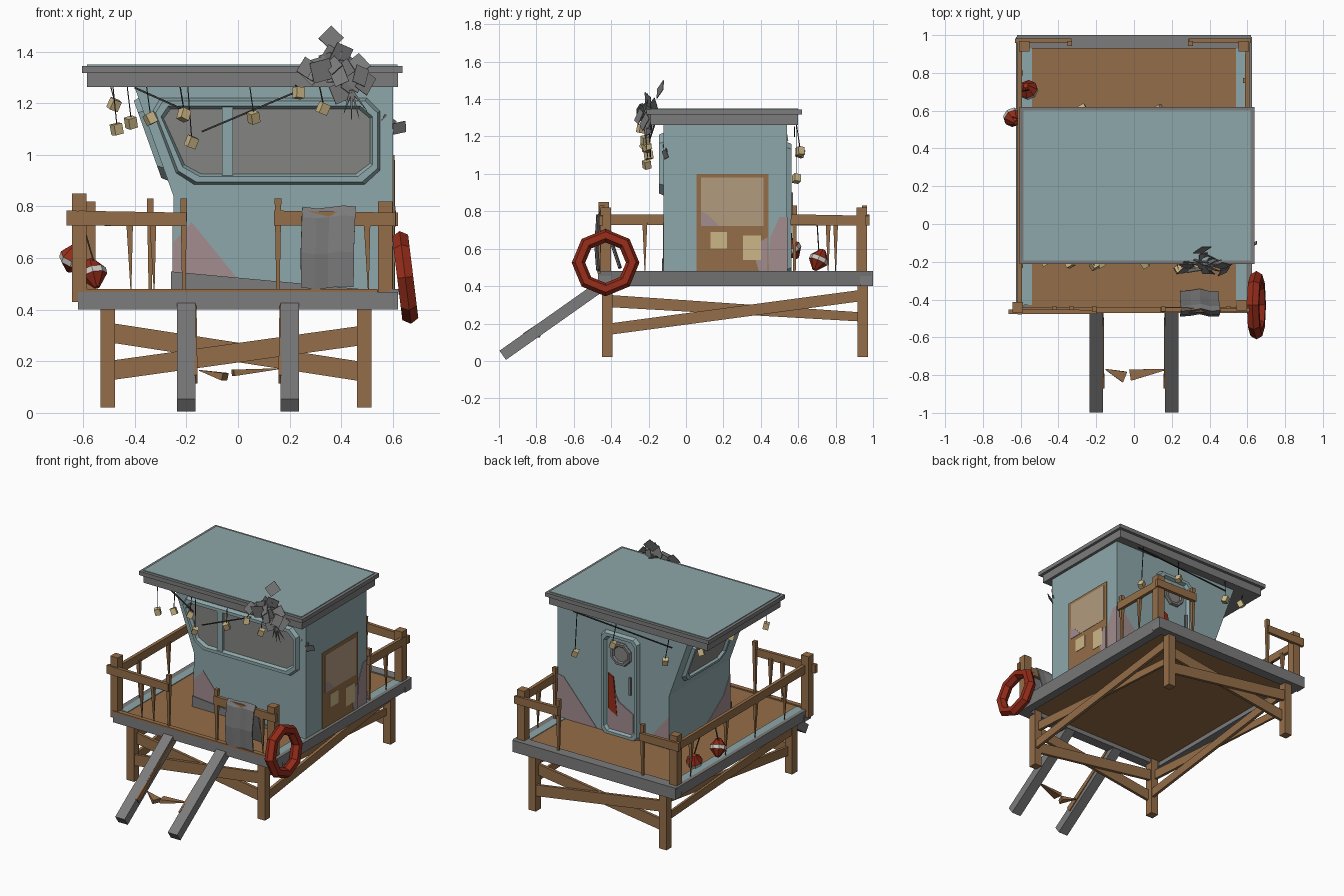
import bpy, bmesh, math, random
from mathutils import Vector, Matrix, Euler

if "Cube" in bpy.data.objects:
    bpy.data.objects.remove(bpy.data.objects["Cube"])

random.seed(4)


def mat(name, r, g, b):
    m = bpy.data.materials.new(name)
    m.diffuse_color = (r, g, b, 1)
    m.use_nodes = True
    m.node_tree.nodes["Principled BSDF"].inputs["Base Color"].default_value = m.diffuse_color
    return m


TEAL = mat("faded teal paint", 0.27, 0.39, 0.40)
WOOD = mat("brown wood", 0.30, 0.155, 0.065)
GREY = mat("grey timber", 0.20, 0.20, 0.20)
RED = mat("red", 0.30, 0.025, 0.01)
PINK = mat("pink primer", 0.36, 0.265, 0.275)
CREAM = mat("cream", 0.60, 0.47, 0.24)
TAN = mat("tan pane", 0.45, 0.33, 0.21)
GLASS = mat("grey glass", 0.23, 0.23, 0.22)
DARK = mat("dark wire", 0.04, 0.04, 0.04)
WHITE = mat("off white", 0.62, 0.58, 0.55)


def finish(name, bm, *mats):
    bmesh.ops.recalc_face_normals(bm, faces=bm.faces[:])
    me = bpy.data.meshes.new(name)
    bm.to_mesh(me)
    bm.free()
    for m in mats:
        me.materials.append(m)
    ob = bpy.data.objects.new(name, me)
    bpy.context.collection.objects.link(ob)
    return ob


def loft(name, a, b, m, caps=True):
    """Solid between two loops of equal length."""
    bm = bmesh.new()
    A = [bm.verts.new(p) for p in a]
    B = [bm.verts.new(p) for p in b]
    for i in range(len(A)):
        j = (i + 1) % len(A)
        bm.faces.new((A[i], A[j], B[j], B[i]))
    if caps:
        bm.faces.new(A)
        bm.faces.new(B)
    return finish(name, bm, m)


def box(name, x0, x1, y0, y1, z0, z1, m):
    loop = [(x0, y0), (x1, y0), (x1, y1), (x0, y1)]
    return loft(name, [(*p, z0) for p in loop], [(*p, z1) for p in loop], m)


def beam(name, p, q, w, h, m, taper=1.0):
    """Bar from p to q; w is sideways, h is upward, taper scales the far end."""
    p, q = Vector(p), Vector(q)
    d = (q - p).normalized()
    s = d.cross(Vector((0, 0, 1)) if abs(d.z) < 0.95 else Vector((0, 1, 0))).normalized()
    u = s.cross(d)
    ring = [s * a * w / 2 + u * b * h / 2 for a, b in ((-1, -1), (1, -1), (1, 1), (-1, 1))]
    return loft(name, [p + r for r in ring], [q + r * taper for r in ring], m)


def plate(name, pts, wall, m, d0=0.0, d1=0.006):
    return loft(name, [wall(u, v, d0) for u, v in pts], [wall(u, v, d1) for u, v in pts], m)


def frame(name, pts, wall, m, width, depth):
    """Window frame: outline, raised step and inner lip."""
    cu = sum(p[0] for p in pts) / len(pts)
    cv = sum(p[1] for p in pts) / len(pts)
    hu = max(abs(p[0] - cu) for p in pts)
    hv = max(abs(p[1] - cv) for p in pts)
    bm = bmesh.new()
    loops = []
    for k, d in ((0, 0), (0.25, depth), (0.75, depth), (1, 0.004)):
        su, sv = 1 - k * width / hu, 1 - k * width / hv
        loops.append([bm.verts.new(wall(cu + (u - cu) * su, cv + (v - cv) * sv, d)) for u, v in pts])
    for A, B in zip(loops, loops[1:]):
        for i in range(len(pts)):
            j = (i + 1) % len(pts)
            bm.faces.new((A[i], A[j], B[j], B[i]))
    return finish(name, bm, m)


def rect(u0, u1, v0, v1, c=0.0):
    if not c:
        return [(u0, v0), (u1, v0), (u1, v1), (u0, v1)]
    return [(u0 + c, v0), (u1 - c, v0), (u1, v0 + c), (u1, v1 - c),
            (u1 - c, v1), (u0 + c, v1), (u0, v1 - c), (u0, v0 + c)]


# wall mappers: (along, height, outward)
def front(u, v, d): return (u, -0.12 - d, v)
def back(u, v, d): return (u, 0.54 + d, v)
def right(u, v, d): return (0.60 + d, u, v)
def left(u, v, d): return (-0.25 - max(0, v - 0.84) * 0.357 - d, u, v)


# deck: floor, side strips, rim
box("deck_floor", -0.56, 0.56, -0.44, 0.97, 0.43, 0.472, WOOD)
for s in (-1, 1):
    x0, x1 = sorted((s * 0.54, s * 0.605))
    box("deck_side_strip", x0, x1, -0.43, 0.96, 0.46, 0.477, TEAL)
    x0, x1 = sorted((s * 0.55, s * 0.625))
    loft("deck_side_rim", [(s * 0.55, -0.46, 0.40), (s * 0.61, -0.46, 0.40), (s * 0.625, -0.46, 0.48), (s * 0.60, -0.46, 0.48), (s * 0.55, -0.46, 0.45)],
         [(s * 0.55, 0.99, 0.40), (s * 0.61, 0.99, 0.40), (s * 0.625, 0.99, 0.48), (s * 0.60, 0.99, 0.48), (s * 0.55, 0.99, 0.45)], GREY)
box("deck_front_rim", -0.62, 0.62, -0.47, -0.40, 0.40, 0.468, GREY)
box("deck_back_rim", -0.62, 0.62, 0.93, 1.0, 0.40, 0.48, GREY)
box("deck_front_edge", -0.62, 0.54, -0.472, -0.44, 0.468, 0.48, WOOD)

# legs and cross braces
for x in (-0.505, 0.49):
    for y in (-0.42, 0.945):
        box("leg", x - 0.028, x + 0.028, y - 0.028, y + 0.028, 0.02, 0.43, WOOD)
    beam("side_brace", (x + 0.012, -0.41, 0.17), (x + 0.012, 0.94, 0.35), 0.02, 0.06, WOOD)
    beam("side_brace", (x - 0.012, -0.41, 0.32), (x - 0.012, 0.94, 0.235), 0.02, 0.065, WOOD, 0.75)
for y in (-0.42, 0.945):
    beam("end_brace", (-0.49, y - 0.012, 0.165), (0.48, y - 0.012, 0.30), 0.02, 0.075, WOOD)
    beam("end_brace", (-0.49, y + 0.012, 0.31), (0.48, y + 0.012, 0.16), 0.02, 0.075, WOOD)

# ramp rails with broken rungs
for s in (-1, 1):
    beam("ramp_rail", (s * 0.20, -0.98, 0.03), (s * 0.20, -0.42, 0.425), 0.072, 0.06, GREY)
    beam("ramp_splinter", (s * 0.163, -0.86, 0.13), (s * 0.163, -0.45, 0.42), 0.012, 0.04, WOOD, 0.4)
beam("broken_rung", (-0.05, -0.81, 0.14), (-0.15, -0.77, 0.165), 0.06, 0.03, WOOD, 0.1)
beam("broken_rung", (-0.02, -0.80, 0.155), (0.17, -0.77, 0.172), 0.06, 0.025, WOOD, 0.1)

# railing: corner posts, rails, end posts, tapered balusters
for x, y, t in ((-0.615, -0.44, 0.85), (0.57, -0.43, 0.82), (-0.58, 0.94, 0.82), (0.58, 0.94, 0.82)):
    box("corner_post", x - 0.028, x + 0.028, y - 0.028, y + 0.028, 0.43, t, WOOD)
for p, q in (((-0.665, -0.465), (-0.2, -0.465)), ((0.14, -0.455), (0.61, -0.455)),
             ((-0.605, -0.48), (-0.605, 0.98)), ((0.60, 0.56), (0.60, 0.98)),
             ((-0.63, 0.97), (-0.33, 0.97)), ((0.29, 0.97), (0.62, 0.97))):
    beam("rail", (*p, 0.755), (*q, 0.75), 0.024, 0.058, WOOD, 0.9)
for x, y in ((-0.21, -0.45), (0.155, -0.45), (-0.34, 0.955), (0.30, 0.955), (0.59, 0.58)):
    beam("end_post", (x, y, 0.83), (x, y, 0.47), 0.026, 0.026, WOOD, 0.5)
for x, y in ((-0.42, -0.45), (-0.33, -0.45), (0.50, -0.45), (-0.6, -0.22), (-0.6, 0.1),
             (-0.6, 0.42), (-0.6, 0.8), (0.59, 0.76)):
    beam("baluster", (x, y, 0.74), (x + 0.005, y, 0.48), 0.026, 0.026, WOOD, 0.15)

# cabin body, side wall flares out toward the roof
prof = [(-0.25, 0.47), (0.60, 0.47), (0.60, 1.28), (-0.407, 1.28), (-0.25, 0.84)]
loft("cabin", [(x, -0.12, z) for x, z in prof], [(x, 0.54, z) for x, z in prof], TEAL)

# roof
box("roof_fascia", -0.585, 0.62, -0.19, 0.60, 1.262, 1.318, GREY)
box("roof_slab", -0.605, 0.638, -0.212, 0.62, 1.318, 1.345, GREY)
box("roof_panel", -0.585, 0.618, -0.192, 0.60, 1.34, 1.35, TEAL)

# front window
outline = [(-0.17, 0.885), (0.49, 0.885), (0.55, 0.94), (0.55, 1.17), (0.50, 1.22),
           (-0.30, 1.22), (-0.33, 1.17), (-0.24, 0.93)]
frame("front_window_frame", outline, front, TEAL, 0.042, 0.025)
plate("front_window_glass", [(0.11 + (u - 0.11) * 0.93, 1.053 + (v - 1.053) * 0.82) for u, v in outline], front, GLASS, 0, 0.005)
plate("front_window_mullion", rect(-0.062, -0.02, 0.90, 1.20), front, TEAL, 0, 0.02)

# window in the flared wall
side_out = rect(0.0, 0.46, 0.90, 1.22, 0.05)
frame("side_window_frame", side_out, left, TEAL, 0.04, 0.022)
plate("side_window_glass", rect(0.035, 0.425, 0.935, 1.185, 0.04), left, GLASS, 0, 0.005)

# back door with round window
frame("back_door_frame", rect(-0.03, 0.26, 0.46, 1.17, 0.03), back, TEAL, 0.04, 0.025)
disc = [(0.115 + 0.085 * math.cos(a), 1.03 + 0.085 * math.sin(a)) for a in [math.tau * (i + .5) / 8 for i in range(8)]]
frame("back_door_window_frame", disc, back, GREY, 0.03, 0.015)
plate("back_door_glass", disc, back, GLASS, 0, 0.004)
plate("back_door_worn_patch", [(0.02, 0.48), (0.21, 0.48), (0.21, 0.85), (0.13, 0.70), (0.02, 0.64)], back, PINK)
plate("back_door_red_patch", [(0.14, 0.60), (0.21, 0.64), (0.21, 0.88), (0.17, 0.86)], back, RED, 0, 0.009)
beam("door_handle", (0.03, 0.565, 0.78), (0.03, 0.565, 0.90), 0.015, 0.015, GREY)

# boarded door on the right
plate("right_door", rect(0.055, 0.44, 0.475, 1.0), right, WOOD)
plate("right_door_pane", rect(0.08, 0.415, 0.72, 0.98), right, TAN, 0.0, 0.008)
plate("right_door_note", rect(0.13, 0.22, 0.60, 0.69), right, CREAM, 0.0, 0.009)
plate("right_door_note", rect(0.305, 0.40, 0.54, 0.67), right, CREAM, 0.0, 0.009)
plate("right_door_worn_patch", [(0.36, 0.58), (0.39, 0.48), (0.435, 0.48), (0.435, 0.66), (0.40, 0.64)], right, PINK, 0, 0.0085)
plate("right_door_worn_patch", [(0.08, 0.72), (0.18, 0.72), (0.12, 0.78), (0.08, 0.80)], right, PINK, 0, 0.0095)

# peeling paint at the wall corners and a warped skirting board
plate("front_worn_patch", [(-0.25, 0.48), (0.03, 0.48), (-0.18, 0.74), (-0.25, 0.66)], front, PINK, 0, 0.003)
plate("front_skirting", [(-0.26, 0.475), (0.53, 0.475), (-0.26, 0.548)], front, GREY, 0, 0.009)
plate("right_worn_patch", [(0.44, 0.475), (0.54, 0.475), (0.54, 0.77), (0.50, 0.77), (0.45, 0.66)], right, PINK, 0, 0.003)
plate("back_worn_patch", [(0.30, 0.475), (0.60, 0.475), (0.60, 0.77), (0.55, 0.76)], back, PINK, 0, 0.003)
plate("back_worn_patch", [(-0.25, 0.475), (-0.07, 0.475), (-0.25, 0.70)], back, PINK, 0, 0.003)
plate("left_worn_patch", [(-0.12, 0.475), (0.16, 0.475), (-0.05, 0.62), (-0.12, 0.74)], left, PINK, 0, 0.003)

# towel over the front rail
tow = [(-0.475, 0.485), (-0.485, 0.62), (-0.475, 0.76), (-0.455, 0.798), (-0.43, 0.76), (-0.39, 0.62), (-0.35, 0.50)]
bm = bmesh.new()
rows = [[bm.verts.new((x + 0.012 * math.cos(5 * z + x), y + 0.008 * math.sin(x * 40), z + 0.006 * math.cos(x * 30)))
         for x in (0.255, 0.31, 0.36, 0.41, 0.46)] for y, z in tow]
for A, B in zip(rows, rows[1:]):
    for i in range(4):
        bm.faces.new((A[i], A[i + 1], B[i + 1], B[i]))
towel = finish("towel", bm, GREY)
towel.modifiers.new("thickness", "SOLIDIFY").thickness = 0.008

# life ring leaning on the right rail post
bpy.ops.mesh.primitive_torus_add(major_segments=8, minor_segments=6, major_radius=0.145, minor_radius=0.036,
                                 location=(0.648, -0.43, 0.525), rotation=(0, math.radians(83), 0))
ring = bpy.context.object
ring.name = "life_ring"
ring.data.materials.append(RED)

# hanging floats with a pale band
for x, y, z, tilt in ((-0.64, 0.565, 0.60, 0.5), (-0.56, 0.71, 0.54, -0.4)):
    bm = bmesh.new()
    prev = None
    for r, h in ((0.012, -0.06), (0.052, -0.012), (0.052, 0.012), (0.014, 0.06)):
        cur = [bm.verts.new((r * math.cos(k * math.tau / 8), r * math.sin(k * math.tau / 8), h)) for k in range(8)]
        if prev:
            for i in range(8):
                f = bm.faces.new((prev[i], prev[i - 1], cur[i - 1], cur[i]))
                f.material_index = int(h == 0.012)
        else:
            bm.faces.new(cur)
        prev = cur
    bm.faces.new(prev)
    bm.transform(Matrix.Translation((x, y, z)) @ Euler((tilt, tilt * 0.6, 0)).to_matrix().to_4x4())
    finish("float", bm, RED, WHITE)
    beam("float_rope", (x, y, z + 0.05), (-0.607, y - 0.01, 0.75), 0.006, 0.006, DARK)


# small lanterns and wires
def tilted(name, centre, size, rot, m):
    bm = bmesh.new()
    bmesh.ops.create_cube(bm, size=1)
    bm.transform(Matrix.LocRotScale(Vector(centre), Euler(rot), Vector(size)))
    return finish(name, bm, m)


lanterns = [(0.43, 0.59, 0.975), (0.13, 0.61, 1.12), (-0.27, 0.61, 1.11), (-0.48, 0.52, 1.195), (-0.415, 0.1, 1.125),
            (-0.47, -0.2, 1.10), (-0.34, -0.21, 1.14), (-0.21, -0.22, 1.155), (-0.18, -0.21, 1.05),
            (0.06, -0.21, 1.145), (0.235, -0.24, 1.24), (0.33, -0.22, 1.18)]
for c in lanterns:
    tilted("lantern", c, (0.036, 0.036, 0.042), (random.uniform(-.4, .4), random.uniform(-.5, .5), 0.5), CREAM)
    x, y, z = c
    beam("lantern_wire", (x, y, z + 0.02), (x - 0.015, min(max(y, -0.18), 0.59), 1.27), 0.004, 0.004, DARK)
for p, q in (((-0.40, -0.17, 1.26), (-0.2, -0.2, 1.17)), ((-0.14, -0.19, 1.09), (0.24, -0.2, 1.25)),
             ((0.45, 0.58, 1.25), (-0.3, 0.58, 1.2))):
    beam("string_wire", p, q, 0.007, 0.007, DARK)

# torn shingles spilling over the front eave
for i in range(24):
    a, r = random.uniform(0, math.tau), random.uniform(0.02, 0.15)
    x, z = 0.36 + r * 1.1 * math.cos(a), 1.325 + r * 0.85 * math.sin(a)
    y = -0.225 + max(0, z - 1.33) * 0.9 + random.uniform(-0.03, 0.03)
    tilted("torn_shingle", (x, y, z), (random.uniform(.05, .085), 0.004, random.uniform(.05, .085)),
           (random.uniform(-1.0, 0.3), random.uniform(-0.8, 0.8), random.uniform(-0.5, 0.5)), GREY)
for x in (0.41, 0.44, 0.47, 0.50):
    beam("shingle_splinter", (0.44, -0.22, 1.25), (x, -0.21, 1.12 + abs(x - 0.45)), 0.012, 0.012, GREY, 0.1)
for x, z, t in ((0.58, 1.125, 0.5), (0.625, 1.105, -0.2)):
    tilted("loose_shingle", (x, -0.11, z), (0.055, 0.004, 0.045), (0.3, t, 0.4), GREY)
